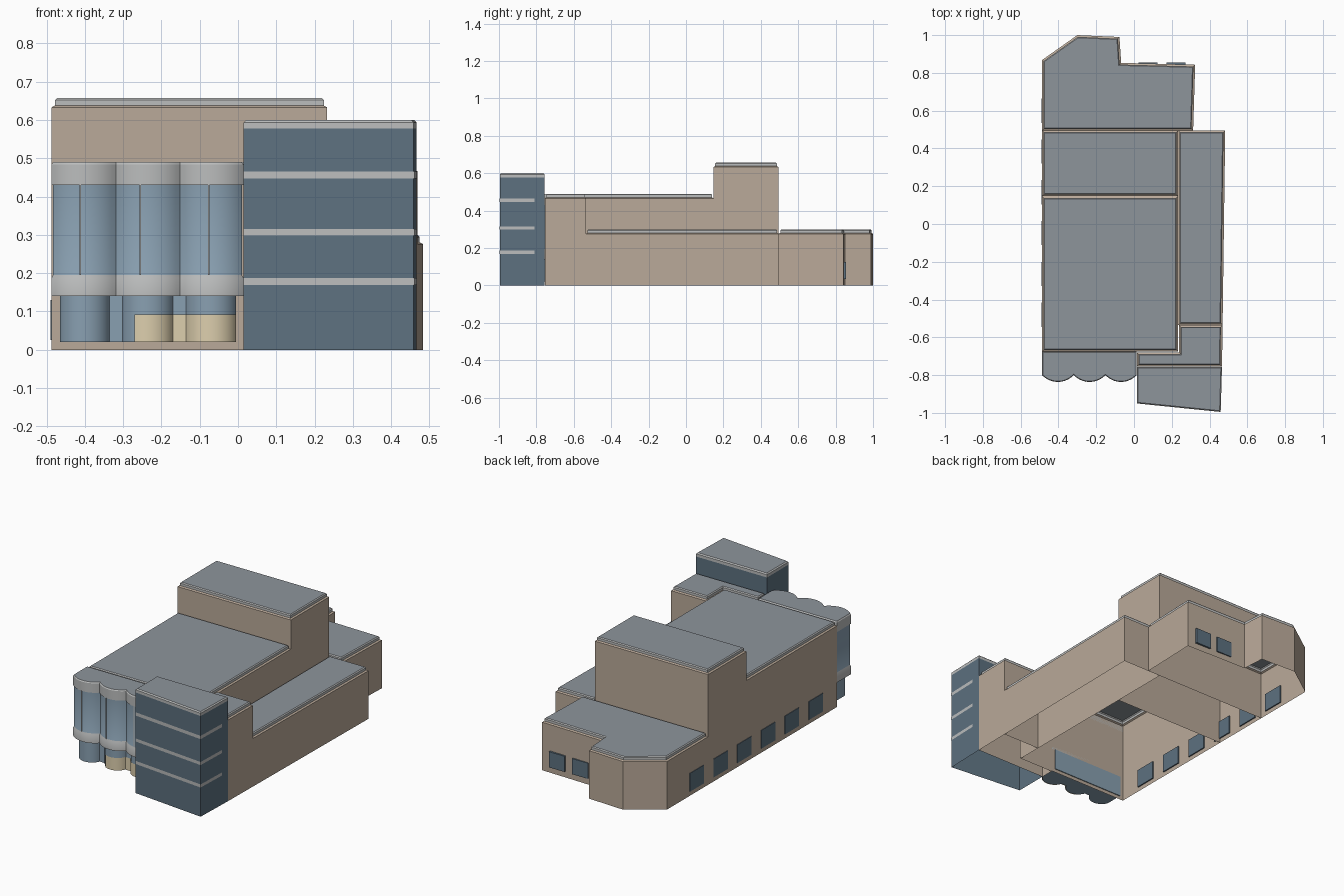
import bpy, bmesh, math
from mathutils import Vector

if "Cube" in bpy.data.objects:
    bpy.data.objects.remove(bpy.data.objects["Cube"])


def material(name, rgb):
    m = bpy.data.materials.new(name)
    m.diffuse_color = (*rgb, 1)
    m.use_nodes = True
    m.node_tree.nodes["Principled BSDF"].inputs["Base Color"].default_value = m.diffuse_color
    return m


BEIGE = material("beige_wall", (0.49, 0.40, 0.32))
ROOF = material("slate_roof", (0.27, 0.30, 0.33))
TRIM = material("light_trim", (0.50, 0.51, 0.51))
DARK = material("dark_glass", (0.11, 0.165, 0.215))
GLASS = material("pale_glass", (0.25, 0.35, 0.44))
CREAM = material("cream_panel", (0.72, 0.62, 0.42))


def inset(poly, d):
    """Move every edge of a counter-clockwise outline inwards by d."""
    if d == 0:
        return list(poly)
    out = []
    for i, p in enumerate(poly):
        p = Vector(p)
        e1 = (p - Vector(poly[i - 1])).normalized()
        e2 = (Vector(poly[(i + 1) % len(poly)]) - p).normalized()
        n1, n2 = Vector((-e1.y, e1.x)), Vector((-e2.y, e2.x))
        out.append(tuple(p + (n1 + n2) * d / (1 + n1.dot(n2))))
    return out


def finish(name, bm, mats, smooth=False):
    me = bpy.data.meshes.new(name)
    bm.to_mesh(me)
    bm.free()
    ob = bpy.data.objects.new(name, me)
    bpy.context.collection.objects.link(ob)
    for m in mats:
        me.materials.append(m)
    if smooth:
        bpy.ops.object.select_all(action='DESELECT')
        ob.select_set(True)
        bpy.context.view_layer.objects.active = ob
        bpy.ops.object.shade_smooth_by_angle(angle=math.radians(30))
    return ob


def shell(name, poly, rings, mats, smooth=False, floor=False):
    """Stack outline rings (inset, z); mats has one per band plus the top."""
    bm = bmesh.new()
    loops = [[bm.verts.new((x, y, z)) for x, y in inset(poly, d)] for d, z in rings]
    n = len(poly)
    slots = list(dict.fromkeys(mats))
    for k in range(len(rings) - 1):
        a, b = loops[k], loops[k + 1]
        for i in range(n):
            j = (i + 1) % n
            bm.faces.new((a[i], a[j], b[j], b[i])).material_index = slots.index(mats[k])
    bm.faces.new(loops[-1]).material_index = slots.index(mats[-1])
    if floor:
        bm.faces.new(loops[0][::-1]).material_index = slots.index(mats[0])
    return finish(name, bm, slots, smooth)


def block(name, poly, h):
    """Beige walls with an inset, chamfered roof cap."""
    shell(name, poly,
          [(0, 0), (0, h - 0.024), (0.009, h - 0.019), (0.009, h - 0.005), (0.014, h)],
          [BEIGE, BEIGE, TRIM, TRIM, ROOF])


def rect(x0, x1, y0, y1):
    return [(x0, y0), (x1, y0), (x1, y1), (x0, y1)]


def box(name, x, y, z, mat):
    shell(name, rect(*x, *y), [(0, z[0]), (0, z[1])], [mat, mat], floor=True)


def strip(name, path, z0, z1, mat, smooth=False):
    """Thin upright band along a plan path."""
    bm = bmesh.new()
    lo = [bm.verts.new((x, y, z0)) for x, y in path]
    hi = [bm.verts.new((x, y, z1)) for x, y in path]
    for i in range(len(path) - 1):
        bm.faces.new((lo[i], lo[i + 1], hi[i + 1], hi[i]))
    return finish(name, bm, [mat], smooth)


# Main masses
block("main_hall", rect(-0.487, 0.233, -0.675, 0.147), 0.49)
block("upper_hall", rect(-0.487, 0.233, 0.147, 0.495), 0.657)
block("side_wing", [(0.233, -0.535), (0.469, -0.535), (0.483, 0.495), (0.233, 0.495)], 0.30)
block("link_block", [(0.015, -0.755), (0.466, -0.755), (0.469, -0.535), (0.238, -0.535),
                     (0.238, -0.68), (0.015, -0.68)], 0.49)
block("rear_wing", [(-0.487, 0.495), (0.313, 0.495), (0.324, 0.843), (-0.068, 0.853),
                    (-0.077, 0.99), (-0.30, 1.0), (-0.487, 0.868)], 0.30)

# Glass tower at the front corner
tower = [(0.015, -0.95), (0.459, -0.995), (0.466, -0.757), (0.015, -0.757)]
shell("glass_tower", tower, [(0, 0), (0, 0.578), (0, 0.594), (0.006, 0.60)],
      [DARK, TRIM, TRIM, ROOF])
for z0, z1 in ((0.169, 0.187), (0.298, 0.316), (0.447, 0.466)):
    strip("tower_stripe", [(0.015, -0.953), (0.461, -0.998), (0.467, -0.81)], z0, z1, TRIM)


# Scalloped front bay
def arc(x0, x1, y, sag, n=14):
    c = (x1 - x0) / 2
    r = (c * c + sag * sag) / (2 * sag)
    half = math.asin(c / r)
    cx, cy = (x0 + x1) / 2, y - sag + r
    return [(cx + r * math.sin(t), cy - r * math.cos(t))
            for t in (half * (2 * i / n - 1) for i in range(n + 1))]


edges = [-0.487, -0.319, -0.151, 0.014]
upper = []
for a, b in zip(edges, edges[1:]):
    upper += arc(a, b, -0.80, 0.036)[1 if upper else 0:]
bay = upper + [(0.014, -0.675), (-0.487, -0.675)]
shell("front_bay", bay,
      [(0, 0.14), (0, 0.188), (0.004, 0.195), (0.004, 0.43), (0, 0.43), (0, 0.484), (0.004, 0.49)],
      [TRIM, TRIM, GLASS, TRIM, TRIM, TRIM, ROOF], smooth=True, floor=True)
for x in (-0.412, -0.255, -0.076):
    box("bay_mullion", (x - 0.002, x + 0.002), (-0.836, -0.82), (0.195, 0.43), TRIM)

# Recessed ground-floor glazing under the bay
lower = []
for a, b in ((-0.465, -0.336), (-0.302, -0.170), (-0.136, -0.005)):
    lower += arc(a, b, -0.775, 0.045)
shell("ground_floor_glazing", lower + [(-0.005, -0.67), (-0.465, -0.67)],
      [(0, 0.02), (0, 0.14)], [GLASS, GLASS], smooth=True, floor=True)
strip("cream_panel_band", [(x, y - 0.004) for x, y in lower if x > -0.28],
      0.02, 0.092, CREAM, smooth=True)

# Windows on the left and rear walls
for i in range(6):
    y = 0.60 - 0.216 * i
    box("side_window", (-0.490, -0.48), (y - 0.064, y + 0.064), (0.025, 0.13), DARK)
for x in (0.222, 0.075):
    box("rear_window", (x - 0.05, x + 0.05), (0.83, 0.856), (0.035, 0.125), DARK)
